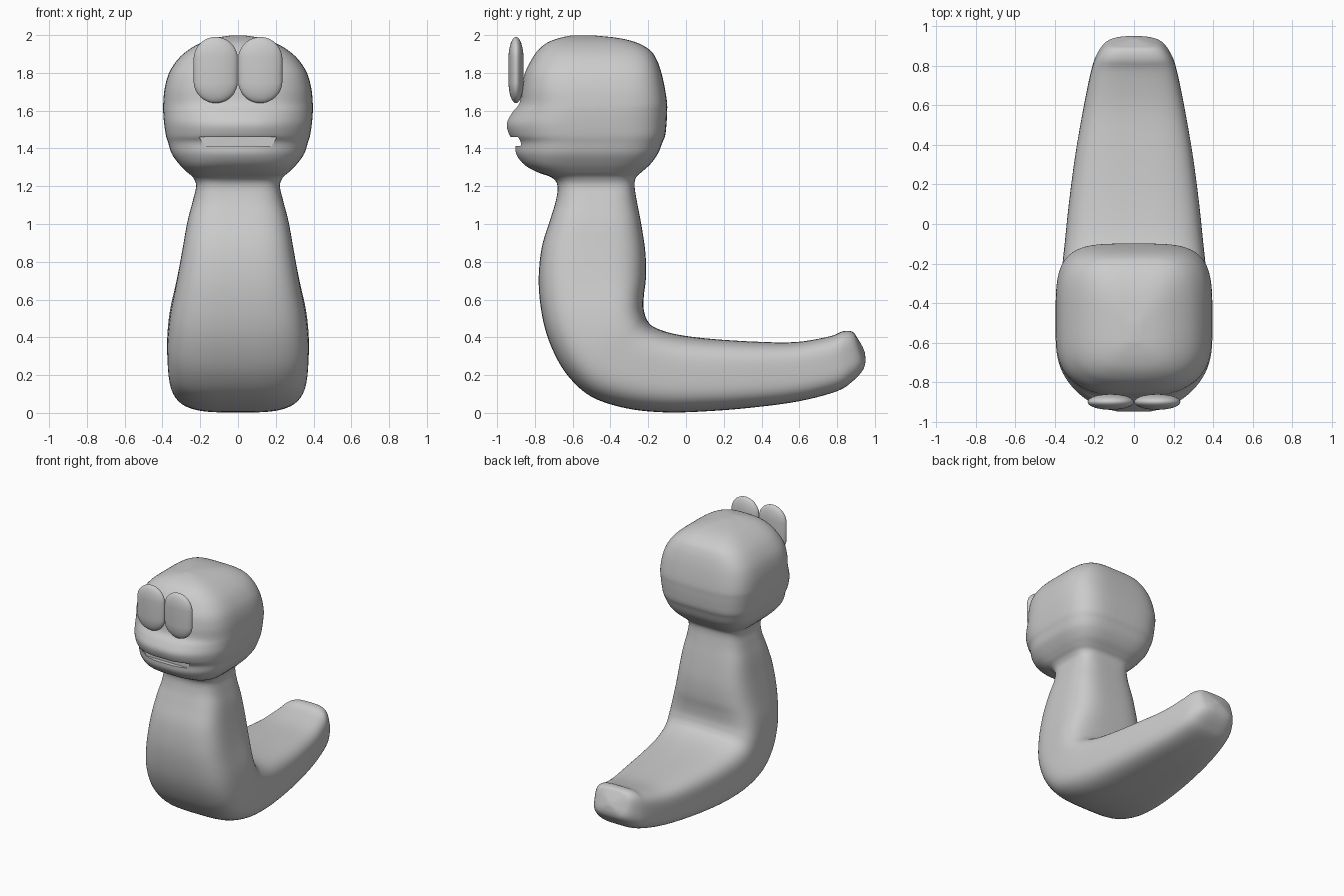
import bpy, bmesh, math
from mathutils import Vector

if "Cube" in bpy.data.objects:
    bpy.data.objects.remove(bpy.data.objects["Cube"])

grey = bpy.data.materials.new("plain grey")
grey.diffuse_color = (0.6, 0.6, 0.6, 1)
grey.use_nodes = True
grey.node_tree.nodes["Principled BSDF"].inputs["Base Color"].default_value = grey.diffuse_color


def finish(bm, name):
    bmesh.ops.recalc_face_normals(bm, faces=bm.faces[:])
    me = bpy.data.meshes.new(name)
    bm.to_mesh(me)
    bm.free()
    ob = bpy.data.objects.new(name, me)
    bpy.context.collection.objects.link(ob)
    me.materials.append(grey)
    return ob


def smooth(ob, angle=40):
    bpy.ops.object.select_all(action='DESELECT')
    ob.select_set(True)
    bpy.context.view_layer.objects.active = ob
    bpy.ops.object.shade_smooth_by_angle(angle=math.radians(angle))


# Body sections, tail tip to neck: outer y, z, inner y, z, half width
BODY = [
    (.947, .32, .935, .35, .02), (.95, .27, .905, .40, .09),
    (.935, .225, .88, .43, .145), (.885, .17, .83, .432, .185),
    (.80, .115, .76, .405, .215), (.60, .062, .58, .375, .255),
    (.35, .028, .35, .378, .297), (.10, .008, .10, .395, .33),
    (-.12, .003, -.07, .42, .35), (-.32, .025, -.17, .455, .365),
    (-.50, .085, -.205, .49, .372), (-.62, .19, -.22, .53, .375),
    (-.70, .32, -.225, .57, .37), (-.755, .48, -.222, .63, .355),
    (-.78, .68, -.212, .72, .325), (-.765, .87, -.215, .85, .295),
    (-.72, 1.02, -.237, 1.0, .268), (-.69, 1.12, -.26, 1.12, .24)]
# Head sections, neck to crown: z, front y, back y, half width, muzzle bulge
HEAD = [
    (1.20, -.68, -.272, .222, 0), (1.245, -.71, -.265, .237, .01),
    (1.275, -.79, -.235, .27, .03), (1.315, -.86, -.19, .31, .06),
    (1.37, -.903, -.15, .35, .10), (1.43, -.91, -.125, .37, .11),
    (1.47, -.94, -.11, .382, .13), (1.53, -.955, -.103, .391, .14),
    (1.59, -.925, -.10, .396, .12), (1.64, -.885, -.10, .396, .08),
    (1.72, -.872, -.112, .388, .06), (1.80, -.855, -.13, .365, .05),
    (1.87, -.82, -.155, .32, .04), (1.92, -.785, -.19, .265, .03),
    (1.96, -.735, -.26, .195, .02), (1.985, -.67, -.36, .12, .01),
    (1.999, -.60, -.50, .03, 0)]
rows = [r + (0, 3.5) for r in BODY]
rows += [(f, z, b, z, w, k, 4.0) for z, f, b, w, k in HEAD]


def catmull(a, b, c, d, t):
    return [.5 * (2*q + (r - p)*t + (2*p - 5*q + 4*r - s)*t*t + (3*q - p - 3*r + s)*t**3)
            for p, q, r, s in zip(a, b, c, d)]


def spow(v, e):
    return math.copysign(abs(v) ** e, v)


# Rounded-box loft for tail, body and head
N, SUB = 72, 5
path = []
for i in range(len(rows) - 1):
    quad = [rows[max(0, min(len(rows) - 1, i + j))] for j in (-1, 0, 1, 2)]
    path += [catmull(*quad, s / SUB) for s in range(SUB)]
path.append(list(rows[-1]))

bm = bmesh.new()
rings = []
for oy, oz, iy, iz, w, bulge, n in path:
    outer, inner = Vector((0, oy, oz)), Vector((0, iy, iz))
    mid, half = (outer + inner) / 2, (outer - inner) / 2
    ring = []
    for k in range(N):
        a = 2 * math.pi * (k + .5) / N
        u, v = spow(math.cos(a), 2 / n), spow(math.sin(a), 2 / n)
        p = mid + half * v + Vector((u * w, bulge * u * u * max(0, v), 0))
        p.z = max(p.z, 0)
        ring.append(bm.verts.new(p))
    rings.append(ring)
for a, b in zip(rings, rings[1:]):
    for k in range(N):
        m = (k + 1) % N
        bm.faces.new((a[k], a[m], b[m], b[k]))
bm.faces.new(rings[0])
bm.faces.new(rings[-1])
body = finish(bm, "body_and_head")

# Mouth slot
bm = bmesh.new()
bmesh.ops.create_cube(bm, size=1)
for v in bm.verts:
    top = v.co.z > 0
    v.co = ((.205 if top else .18) * (1 if v.co.x > 0 else -1),
            -.872 if v.co.y > 0 else -1.1, 1.46 if top else 1.412)
cutter = finish(bm, "mouth_cutter")
cutter.hide_render = True
mod = body.modifiers.new("mouth", 'BOOLEAN')
mod.operation, mod.solver, mod.object = 'DIFFERENCE', 'EXACT', cutter
bpy.context.view_layer.objects.active = body
bpy.ops.object.modifier_apply(modifier=mod.name)
bpy.data.objects.remove(cutter)
smooth(body)

# Flat capsule eyes
for side, name in ((-1, "right_eye"), (1, "left_eye")):
    bm = bmesh.new()
    bmesh.ops.create_uvsphere(bm, u_segments=40, v_segments=21, radius=1)
    for v in bm.verts:
        x, y, z = v.co
        shift = .058 if z > 0 else -.058
        v.co = (side * .118 + x * .117, -.90 + y * .04, 1.815 + z * .117 + shift)
    smooth(finish(bm, name))
